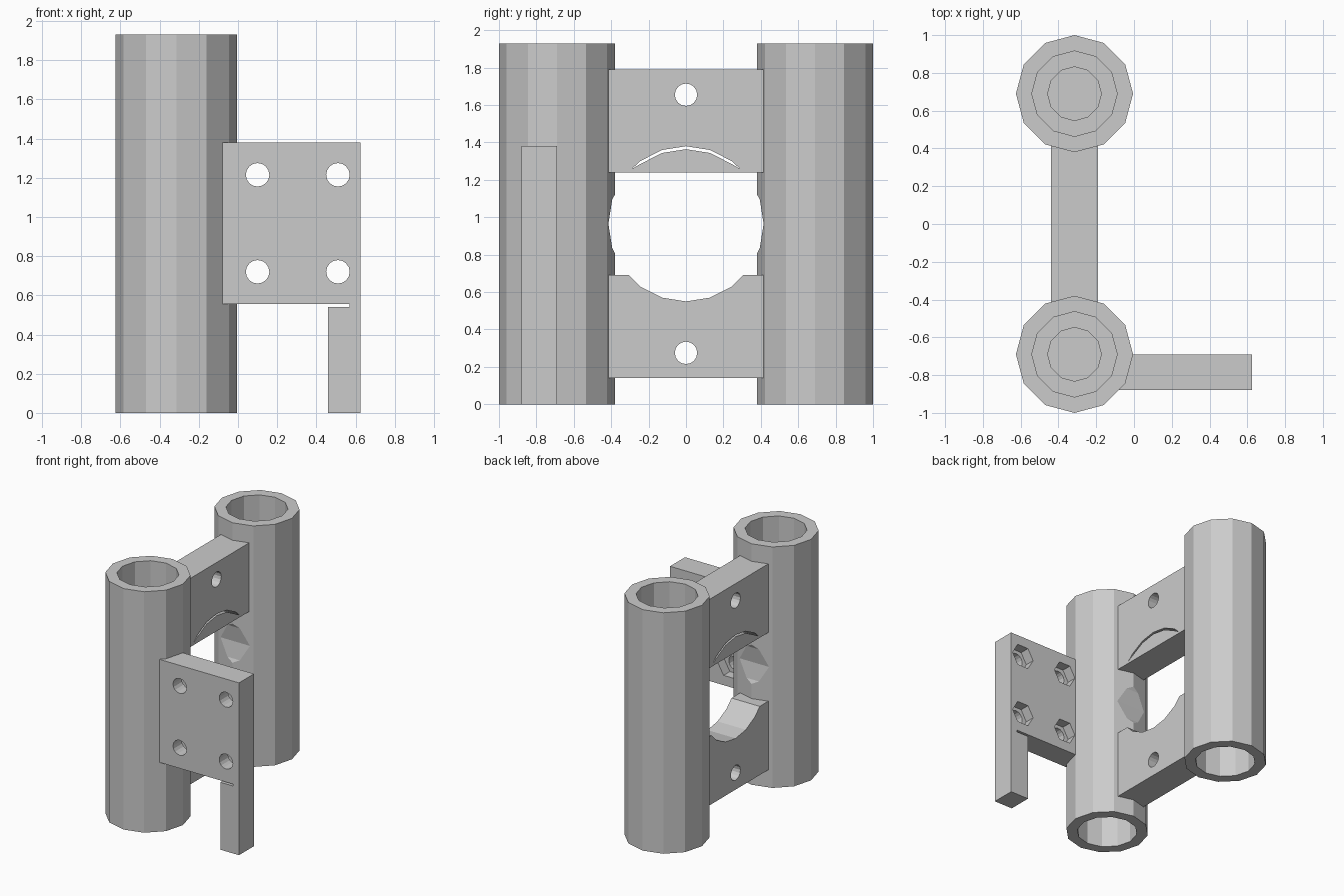
import bpy
import bmesh
import math
from mathutils import Vector

if "Cube" in bpy.data.objects:
    bpy.data.objects.remove(bpy.data.objects["Cube"], do_unlink=True)

GREY = (0.6, 0.6, 0.6, 1.0)
grey = bpy.data.materials.new("plain grey")
grey.use_nodes = True
grey.diffuse_color = GREY
grey.node_tree.nodes["Principled BSDF"].inputs["Base Color"].default_value = GREY

AXES = {"x": Vector((1, 0, 0)), "y": Vector((0, 1, 0)), "z": Vector((0, 0, 1))}


def prism(name, outline, axis, start, end):
    """Extrude a 2D outline along an axis; outline holds the other two coordinates in order."""
    u, v = [AXES[k] for k in "xyz" if k != axis]
    bm = bmesh.new()
    base = [bm.verts.new(u * a + v * b + AXES[axis] * start) for a, b in outline]
    face = bm.faces.new(base)
    new = bmesh.ops.extrude_face_region(bm, geom=[face])["geom"]
    moved = [g for g in new if isinstance(g, bmesh.types.BMVert)]
    bmesh.ops.translate(bm, verts=moved, vec=AXES[axis] * (end - start))
    bmesh.ops.recalc_face_normals(bm, faces=bm.faces)
    mesh = bpy.data.meshes.new(name)
    bm.to_mesh(mesh)
    bm.free()
    mesh.materials.append(grey)
    obj = bpy.data.objects.new(name, mesh)
    bpy.context.collection.objects.link(obj)
    return obj


def ring(a, b, radius, sides):
    steps = [2 * math.pi * i / sides for i in range(sides)]
    return [(a + radius * math.cos(t), b + radius * math.sin(t)) for t in steps]


def rect(a0, a1, b0, b1):
    return [(a0, b0), (a1, b0), (a1, b1), (a0, b1)]


def cut(obj, *cutters):
    bpy.context.view_layer.objects.active = obj
    for cutter in cutters:
        mod = obj.modifiers.new("cut", "BOOLEAN")
        mod.operation, mod.solver, mod.object = "DIFFERENCE", "EXACT", cutter
        bpy.ops.object.modifier_apply(modifier=mod.name)
        bpy.data.objects.remove(cutter, do_unlink=True)


TUBE_X, TUBE_Y, HEIGHT = -0.315, 0.69, 1.93
MID = HEIGHT / 2
OPENING = 0.415


def opening():
    return prism("opening_cutter", ring(0, MID, OPENING, 20), "x", -0.9, 0.3)


# Bearing tubes: a pocket at each end, a narrow bore between, closed by a thin web
for name, y in (("front_tube", -TUBE_Y), ("back_tube", TUBE_Y)):
    tube = prism(name, ring(TUBE_X, y, 0.31, 12), "z", 0, HEIGHT)
    cut(tube,
        prism("lower_pocket", ring(TUBE_X, y, 0.226, 12), "z", -0.1, 0.72),
        prism("upper_pocket", ring(TUBE_X, y, 0.226, 12), "z", HEIGHT - 0.72, HEIGHT + 0.1),
        prism("rod_bore", ring(TUBE_X, y, 0.142, 12), "z", 0.735, HEIGHT - 0.6),
        opening())

# Bridges joining the tubes, each with a cross hole
for name, low, high, hole_z in (("lower_bridge", 0.14, 0.69, 0.275),
                                ("upper_bridge", 1.24, 1.79, 1.655)):
    bridge = prism(name, rect(-0.45, 0.45, low, high), "x", TUBE_X - 0.125, TUBE_X + 0.125)
    cut(bridge, prism("cross_hole", ring(0, hole_z, 0.06, 16), "x", -0.9, 0.3))
    if name == "lower_bridge":
        cut(bridge, opening())
    else:
        # Curved slit above the breakaway support
        arc = [(OPENING * math.sin(math.radians(d)), MID + OPENING * math.cos(math.radians(d)))
               for d in (-36, -18, 0, 18, 36)]
        outline = [(-0.29, 1.258)] + arc + [(0.29, 1.258)]
        outline += [(y, z - 0.016) for y, z in reversed(arc)]
        cut(bridge, prism("slit", outline, "x", -0.9, 0.3))

# Mounting plate with its support leg, joined past a narrow slot
plate = prism("mounting_plate",
              [(-0.08, 0.555), (0.57, 0.555), (0.57, 0.54), (0.46, 0.54),
               (0.46, 0), (0.625, 0), (0.625, 1.38), (-0.08, 1.38)],
              "y", -0.88, -0.69)

# Screw holes with hexagonal nut pockets on the back
for x in (0.1, 0.51):
    for z in (0.72, 1.215):
        cut(plate,
            prism("screw_hole", ring(x, z, 0.06, 16), "y", -1, -0.6),
            prism("nut_pocket", ring(x, z, 0.1, 6), "y", -0.77, -0.6))
